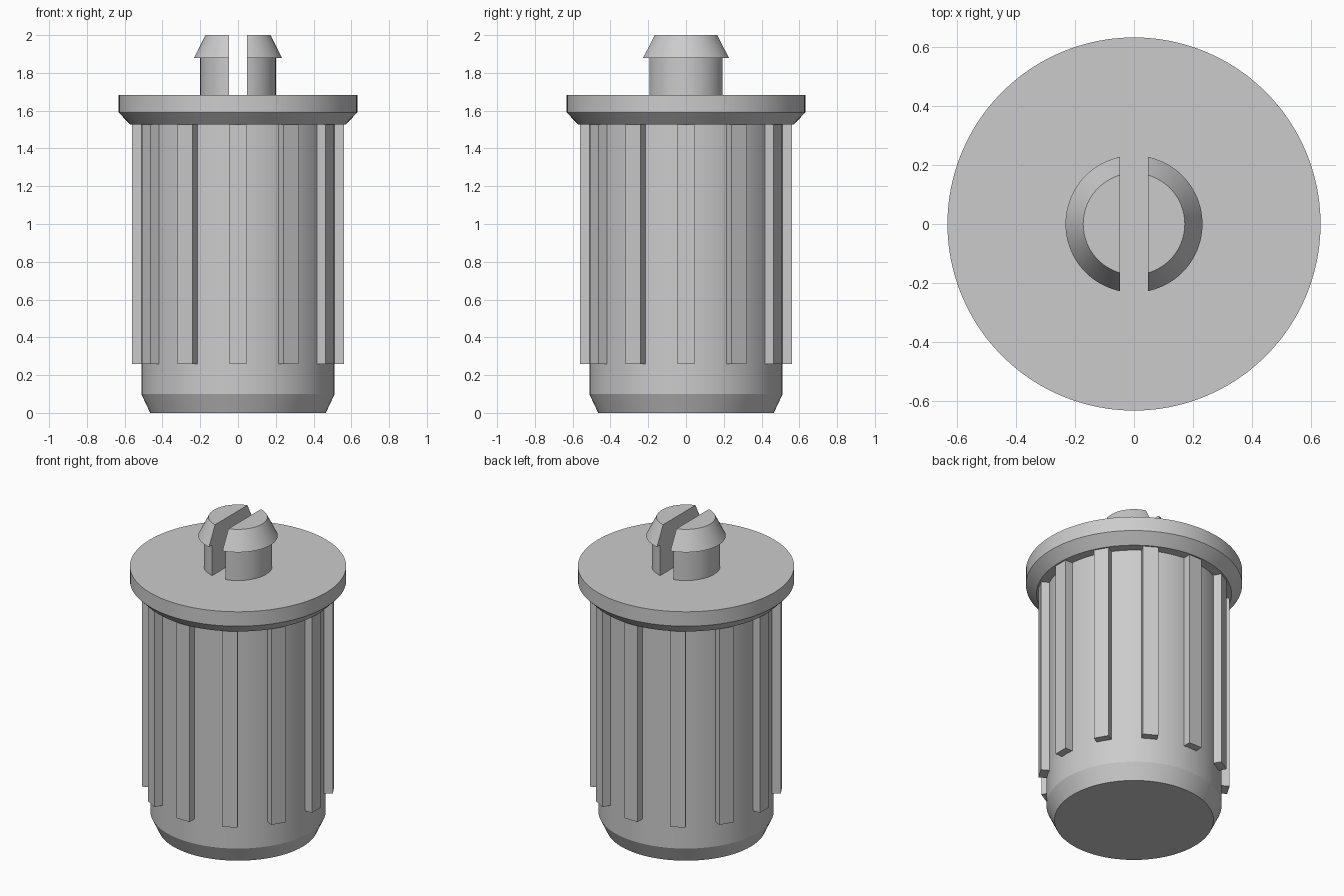
import bpy, bmesh, math
from math import cos, sin, acos, pi

cube = bpy.data.objects.get("Cube")
if cube:
    bpy.data.objects.remove(cube, do_unlink=True)

grey = bpy.data.materials.new("plain grey plastic")
grey.use_nodes = True
colour = (0.6, 0.6, 0.6, 1)
grey.diffuse_color = colour
grey.node_tree.nodes["Principled BSDF"].inputs["Base Color"].default_value = colour


def finish(name, bm):
    """Turn a bmesh into a named object, smooth on its round sides."""
    bmesh.ops.recalc_face_normals(bm, faces=bm.faces)
    mesh = bpy.data.meshes.new(name)
    bm.to_mesh(mesh)
    bm.free()
    mesh.materials.append(grey)
    obj = bpy.data.objects.new(name, mesh)
    bpy.context.collection.objects.link(obj)
    bpy.ops.object.select_all(action='DESELECT')
    obj.select_set(True)
    bpy.context.view_layer.objects.active = obj
    bpy.ops.object.shade_smooth_by_angle(angle=math.radians(25))
    return obj


def turned(name, profile, sides=96):
    """Solid of revolution from (radius, height) pairs, capped at both ends."""
    bm = bmesh.new()
    rings = [[bm.verts.new((r * cos(2 * pi * i / sides), r * sin(2 * pi * i / sides), z))
              for i in range(sides)] for r, z in profile]
    for low, high in zip(rings, rings[1:]):
        for i in range(sides):
            j = (i + 1) % sides
            bm.faces.new((low[i], low[j], high[j], high[i]))
    bm.faces.new(rings[0][::-1])
    bm.faces.new(rings[-1])
    return finish(name, bm)


def clip_half(name, profile, gap, side, steps=48):
    """Half of a turned peg, cut flat at the slot wall x = side * gap."""
    bm = bmesh.new()
    rings = []
    for r, z in profile:
        end = acos(gap / r)
        angles = [end * (2 * i / steps - 1) for i in range(steps + 1)]
        rings.append([bm.verts.new((side * r * cos(a), r * sin(a), z)) for a in angles])
    for low, high in zip(rings, rings[1:]):
        for i in range(steps):
            bm.faces.new((low[i], low[i + 1], high[i + 1], high[i]))
    bm.faces.new(rings[0])
    bm.faces.new(rings[-1])
    # Flat slot wall
    bm.faces.new([r[0] for r in rings] + [r[-1] for r in reversed(rings)])
    return finish(name, bm)


# Plug body with tapered lower end
turned("body", [(0.465, 0), (0.512, 0.1), (0.512, 1.54)])

# Flange with bevelled underside
turned("flange", [(0.57, 1.527), (0.632, 1.59), (0.632, 1.683)])

# Split snap peg with barbed head
peg = [(0.2, 1.683), (0.2, 1.88), (0.232, 1.88), (0.172, 2.0)]
clip_half("left_clip", peg, 0.048, 1)
clip_half("right_clip", peg, 0.048, -1)

# Grip ribs around the body
rib_count = 12
for k in range(rib_count):
    bm = bmesh.new()
    bmesh.ops.create_cube(bm, size=1)
    bmesh.ops.scale(bm, vec=(0.11, 0.092, 1.275), verts=bm.verts)
    bmesh.ops.translate(bm, vec=(0.505, 0, 0.8965), verts=bm.verts)
    rib = finish(f"rib_{k + 1}", bm)
    rib.rotation_euler.z = 2 * pi * k / rib_count
